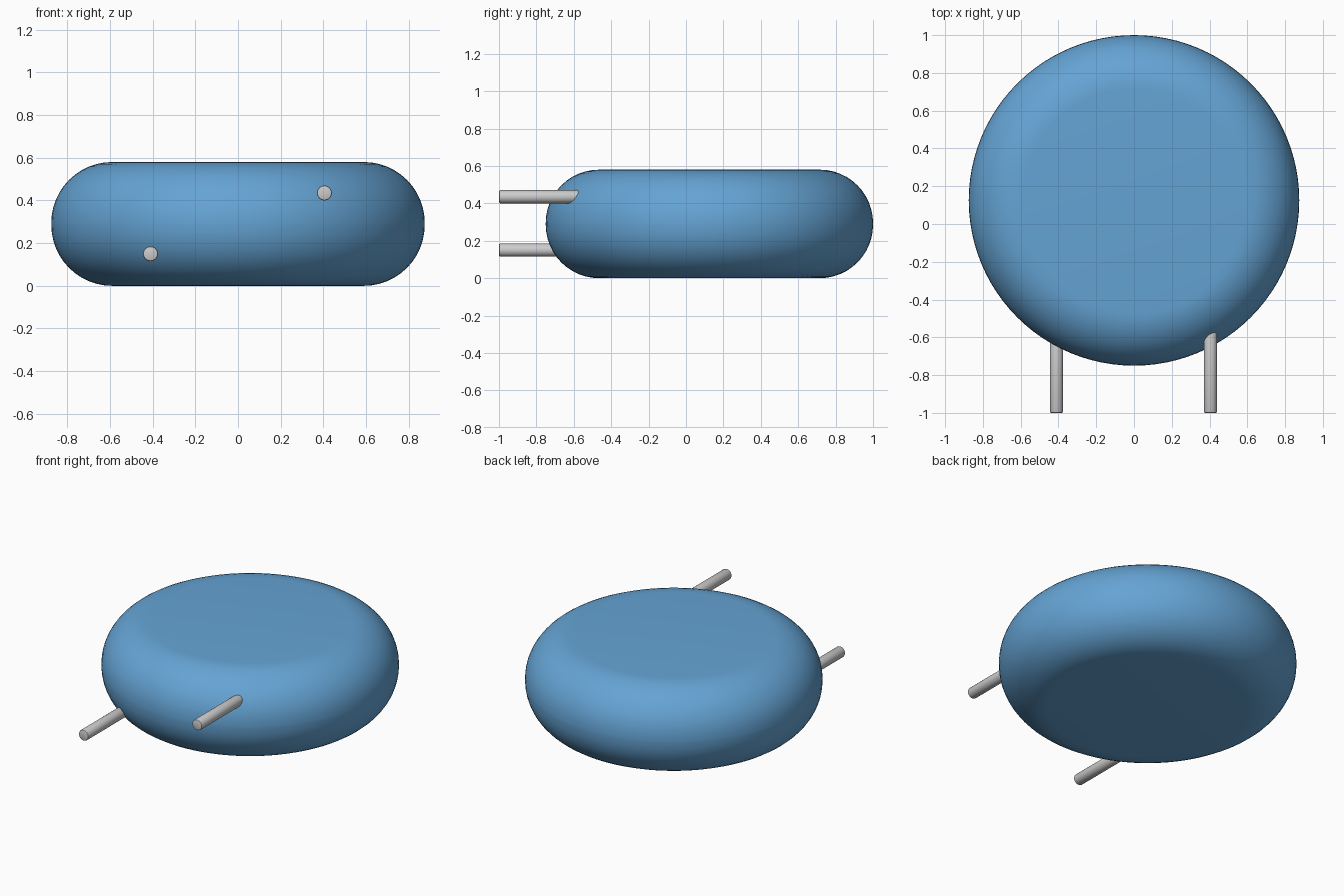
import bpy
from math import radians

if "Cube" in bpy.data.objects:
    bpy.data.objects.remove(bpy.data.objects["Cube"])

blue = bpy.data.materials.new("blue")
blue.diffuse_color = (0.13, 0.37, 0.66, 1)
blue.use_nodes = True
blue.node_tree.nodes["Principled BSDF"].inputs["Base Color"].default_value = blue.diffuse_color


def cylinder(name, radius, depth, location, bevel, segments, sides, rotation=(0, 0, 0)):
    bpy.ops.mesh.primitive_cylinder_add(vertices=sides, radius=radius, depth=depth,
                                        location=location, rotation=rotation)
    obj = bpy.context.object
    obj.name = name
    mod = obj.modifiers.new("rounding", "BEVEL")
    mod.width = bevel
    mod.segments = segments
    mod.limit_method = "ANGLE"
    mod.angle_limit = radians(60)
    bpy.ops.object.modifier_apply(modifier=mod.name)
    bpy.ops.object.shade_smooth_by_angle(angle=radians(30))
    return obj


# Fully rounded disc body
body = cylinder("capacitor_body", 0.875, 0.58, (0, 0.125, 0.29), 0.285, 12, 96)
body.data.materials.append(blue)

# Two offset wire leads, one low on the left and one high on the right
for name, x, z in (("left_lead", -0.41, 0.15), ("right_lead", 0.405, 0.435)):
    cylinder(name, 0.035, 0.5, (x, -0.75, z), 0.007, 2, 24, (radians(90), 0, 0))
